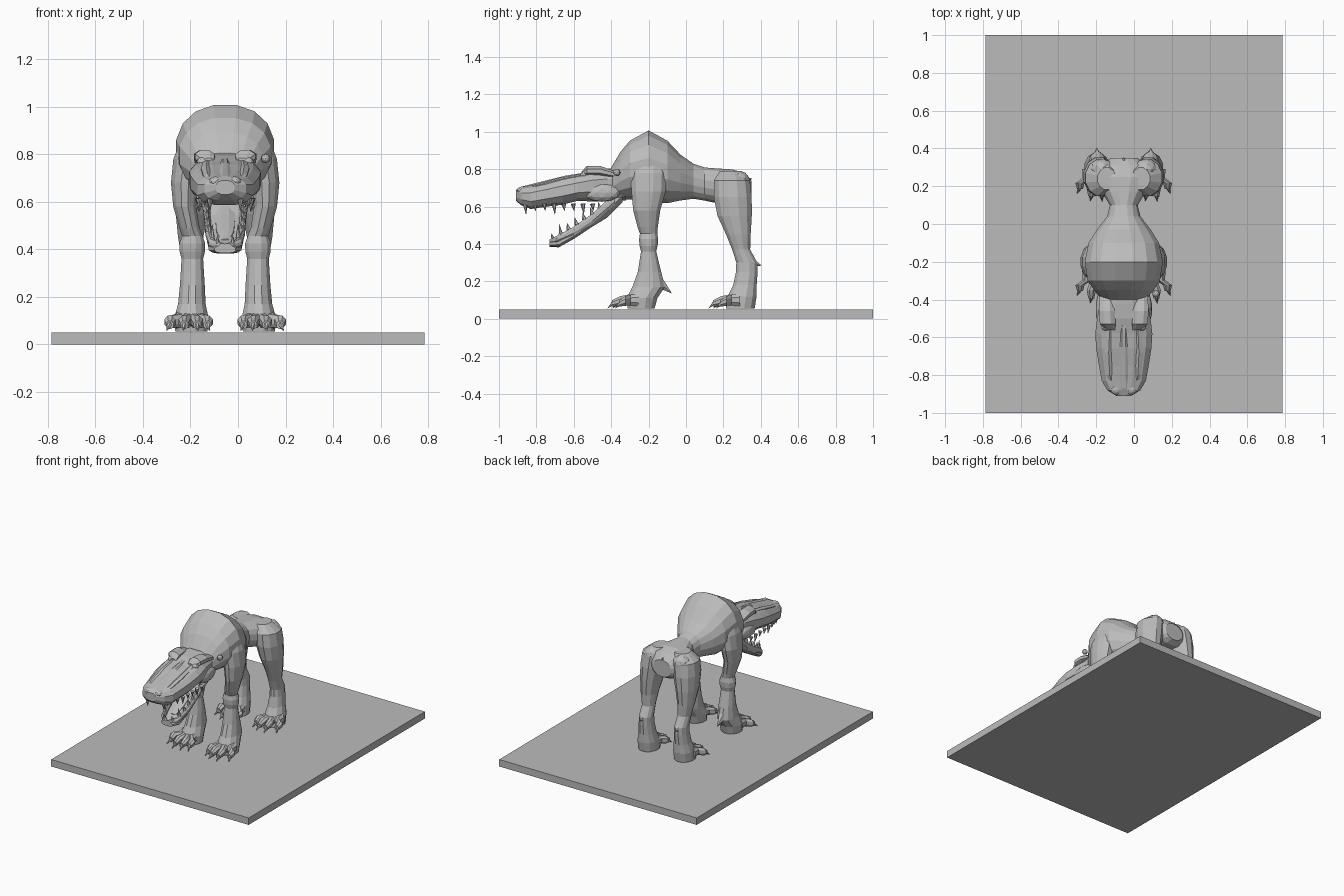
import bpy, bmesh, math
from mathutils import Vector

cube = bpy.data.objects.get("Cube")
if cube:
    bpy.data.objects.remove(cube, do_unlink=True)

grey = bpy.data.materials.new("stone grey")
grey.use_nodes = True
GREY = (0.5, 0.5, 0.5, 1)
grey.diffuse_color = GREY
grey.node_tree.nodes["Principled BSDF"].inputs["Base Color"].default_value = GREY

MID = -0.054          # centre line of the creature
SIDES = {"right": -1, "left": 1}


def finish(name, bm):
    bmesh.ops.recalc_face_normals(bm, faces=bm.faces)
    mesh = bpy.data.meshes.new(name)
    bm.to_mesh(mesh)
    bm.free()
    mesh.materials.append(grey)
    obj = bpy.data.objects.new(name, mesh)
    bpy.context.collection.objects.link(obj)
    return obj


def add_loft(bm, rows, up, sides=12, power=1.0):
    """Skin rings (centre x, y, z, half width, half depth); up is the second ring axis."""
    up, rings = Vector(up), []
    for x, y, z, wide, deep in rows:
        ring = []
        for i in range(sides):
            t = math.tau * (i + 0.5) / sides
            c, s = math.cos(t), math.sin(t)
            c = math.copysign(abs(c) ** power, c)
            s = math.copysign(abs(s) ** power, s)
            ring.append(bm.verts.new(Vector((MID + x + wide * c, y, z)) + up * deep * s))
        rings.append(ring)
    for a, b in zip(rings, rings[1:]):
        for i in range(sides):
            j = (i + 1) % sides
            bm.faces.new((a[i], a[j], b[j], b[i]))
    bm.faces.new(rings[0])
    bm.faces.new(rings[-1])


def loft(name, rows, up=(0, 0, 1), **options):
    bm = bmesh.new()
    add_loft(bm, rows, up, **options)
    return finish(name, bm)


def add_spike(bm, base, tip, radius, sides=6):
    """Pointed cone from base to tip, for claws, teeth and spurs."""
    base, tip = Vector(base), Vector(tip)
    shift = Vector((MID, 0, 0))
    turn = (tip - base).to_track_quat("Z", "Y")
    ring = [bm.verts.new(base + shift + turn @ Vector((radius * math.cos(math.tau * i / sides),
                                                       radius * math.sin(math.tau * i / sides), 0)))
            for i in range(sides)]
    point = bm.verts.new(tip + shift)
    bm.faces.new(ring)
    for i in range(sides):
        bm.faces.new((ring[i], ring[(i + 1) % sides], point))


def ball(name, x, y, z, size):
    bm = bmesh.new()
    bmesh.ops.create_icosphere(bm, subdivisions=2, radius=1)
    for v in bm.verts:
        v.co = Vector((MID + x, y, z)) + Vector(size) * v.co
    return finish(name, bm)


def centred(rows):
    return [(0, *row) for row in rows]


# Ground slab
bm = bmesh.new()
bmesh.ops.create_cube(bm, size=1)
for v in bm.verts:
    v.co = Vector((v.co.x * 1.57, v.co.y * 2, (v.co.z + 0.5) * 0.05))
finish("ground_slab", bm)

# Humped torso, narrow waist and rump
loft("torso", centred([
    (-.40, .72, .12, .09), (-.35, .765, .16, .13), (-.30, .795, .195, .16),
    (-.2, .815, .21, .195), (-.1, .785, .19, .17), (-.03, .755, .145, .125),
    (.04, .735, .09, .095), (.1, .72, .075, .09), (.17, .71, .12, .095),
    (.25, .70, .17, .1), (.31, .69, .14, .09), (.35, .68, .07, .06)]),
    sides=16, power=0.9)
bm = bmesh.new()
add_spike(bm, (0, .3, .73), (0, .355, .75), .035)
finish("tail_stub", bm)

# Skull and long snout
loft("skull", centred([
    (-.32, .72, .12, .09), (-.42, .715, .13, .09), (-.5, .71, .145, .085),
    (-.58, .70, .155, .072), (-.66, .683, .15, .075), (-.75, .665, .135, .068),
    (-.83, .65, .12, .065), (-.88, .655, .09, .05), (-.91, .66, .04, .03)]),
    power=0.75)
loft("snout_ridge", centred([
    (-.5, .77, .02, .02), (-.65, .75, .025, .015), (-.8, .715, .025, .012),
    (-.87, .69, .03, .02), (-.91, .67, .03, .02)]), sides=8)

# Lower jaw with raised rails
loft("lower_jaw", centred([
    (-.34, .68, .1, .06), (-.42, .59, .09, .05), (-.5, .52, .083, .028),
    (-.6, .45, .08, .024), (-.68, .405, .07, .024), (-.73, .40, .045, .016)]),
    power=0.75)
loft("tongue", centred([
    (-.42, .6, .04, .02), (-.52, .525, .045, .02), (-.6, .475, .04, .015),
    (-.66, .435, .02, .01)]), sides=8)

for side, s in SIDES.items():
    # Jaw rails, brows, eyes, nostrils and cheeks
    loft("jaw_rail_" + side, [
        (s * .085, -.38, .64, .02, .035), (s * .075, -.5, .535, .014, .03),
        (s * .07, -.6, .468, .014, .026), (s * .055, -.69, .425, .016, .02),
        (s * .01, -.73, .41, .02, .015)], sides=8)
    loft("brow_" + side, [
        (s * .07, -.56, .77, .025, .015), (s * .085, -.53, .79, .045, .03),
        (s * .09, -.46, .79, .045, .03), (s * .09, -.38, .77, .04, .02)], sides=8)
    ball("eye_" + side, s * .095, -.545, .768, (.025, .02, .02))
    ball("nostril_" + side, s * .04, -.875, .685, (.03, .03, .022))
    loft("snout_fold_" + side, [
        (s * .075, -.56, .76, .02, .015), (s * .08, -.68, .735, .025, .018),
        (s * .075, -.8, .705, .02, .015), (s * .06, -.86, .685, .01, .01)], sides=6)
    ball("cheek_" + side, s * .115, -.45, .675, (.035, .1, .05))

    # Teeth along both jaws
    bm = bmesh.new()
    for i in range(8):
        t = i / 7
        long = .055 if i % 3 == 1 else .035
        y = -.5 - .36 * t
        x = s * (.115 - .05 * t ** 4)
        add_spike(bm, (x, y, .615), (x * .97, y + .005, .61 - long), .014)
    finish("upper_teeth_" + side, bm)
    bm = bmesh.new()
    for i in range(7):
        t = i / 6
        long = .06 if i == 5 else .04
        y, z = -.46 - .25 * t, .585 - .165 * t
        x = s * (.078 - .045 * t ** 4)
        add_spike(bm, (x, y, z), (x * .95, y - .01, z + long), .013)
    finish("lower_teeth_" + side, bm)

    # Legs, as level rings from shoulder or hip down to sole
    limbs = {
        "front": [(.12, -.2, .88, .06, .08), (.155, -.2, .78, .065, .1),
                  (.17, -.2, .68, .06, .095), (.17, -.21, .58, .05, .075),
                  (.15, -.205, .49, .044, .056), (.138, -.2, .455, .045, .048),
                  (.138, -.2, .425, .056, .053), (.138, -.2, .39, .055, .05),
                  (.138, -.2, .36, .047, .042), (.138, -.195, .25, .054, .065),
                  (.14, -.2, .17, .06, .09), (.142, -.235, .11, .075, .085),
                  (.142, -.24, .055, .07, .075)],
        "hind": [(.09, .24, .79, .05, .06), (.12, .245, .74, .085, .1),
                 (.13, .25, .65, .085, .105), (.14, .26, .55, .07, .095),
                 (.145, .28, .45, .055, .068), (.142, .295, .37, .044, .05),
                 (.14, .325, .3, .045, .058), (.14, .325, .25, .046, .06),
                 (.14, .315, .18, .055, .065), (.142, .30, .12, .068, .08),
                 (.142, .29, .055, .068, .08)]}
    for kind, rows in limbs.items():
        loft(f"{kind}_leg_{side}", [(s * r[0], *r[1:]) for r in rows], up=(0, 1, 0))
        # Fanned toes ending in claws, drawn relative to the sole
        heel = rows[-1][1] - (.01 if kind == "front" else 0)
        bm = bmesh.new()
        for spread, reach in ((-.055, .12), (-.02, .145), (.025, .145), (.075, .105)):
            x = s * (.142 + spread * .7)
            end = s * (.142 + spread * 1.2)
            tip = heel - reach
            add_loft(bm, [(x, heel, .1, .028, .04), (x, heel - reach * .45, .1, .026, .03),
                          (end, heel - reach * .7, .095, .026, .028),
                          (end, tip, .082, .017, .018)], (0, 0, 1), sides=8)
            add_spike(bm, (end, tip + .012, .088),
                      (end + s * spread * .2, tip - .025, .055), .014)
        finish(f"{kind}_toes_{side}", bm)

    # Spurs on wrist, hock and hip
    bm = bmesh.new()
    add_spike(bm, (s * .14, -.14, .19), (s * .14, -.075, .135), .032)
    finish("wrist_spur_" + side, bm)
    bm = bmesh.new()
    add_spike(bm, (s * .14, .34, .3), (s * .143, .405, .285), .035)
    finish("hock_spur_" + side, bm)
    ball("hip_bump_" + side, s * .115, .29, .725, (.065, .055, .065))

# Small bead beside the head
ball("bead", .17, -.37, .782, (.019, .019, .019))
